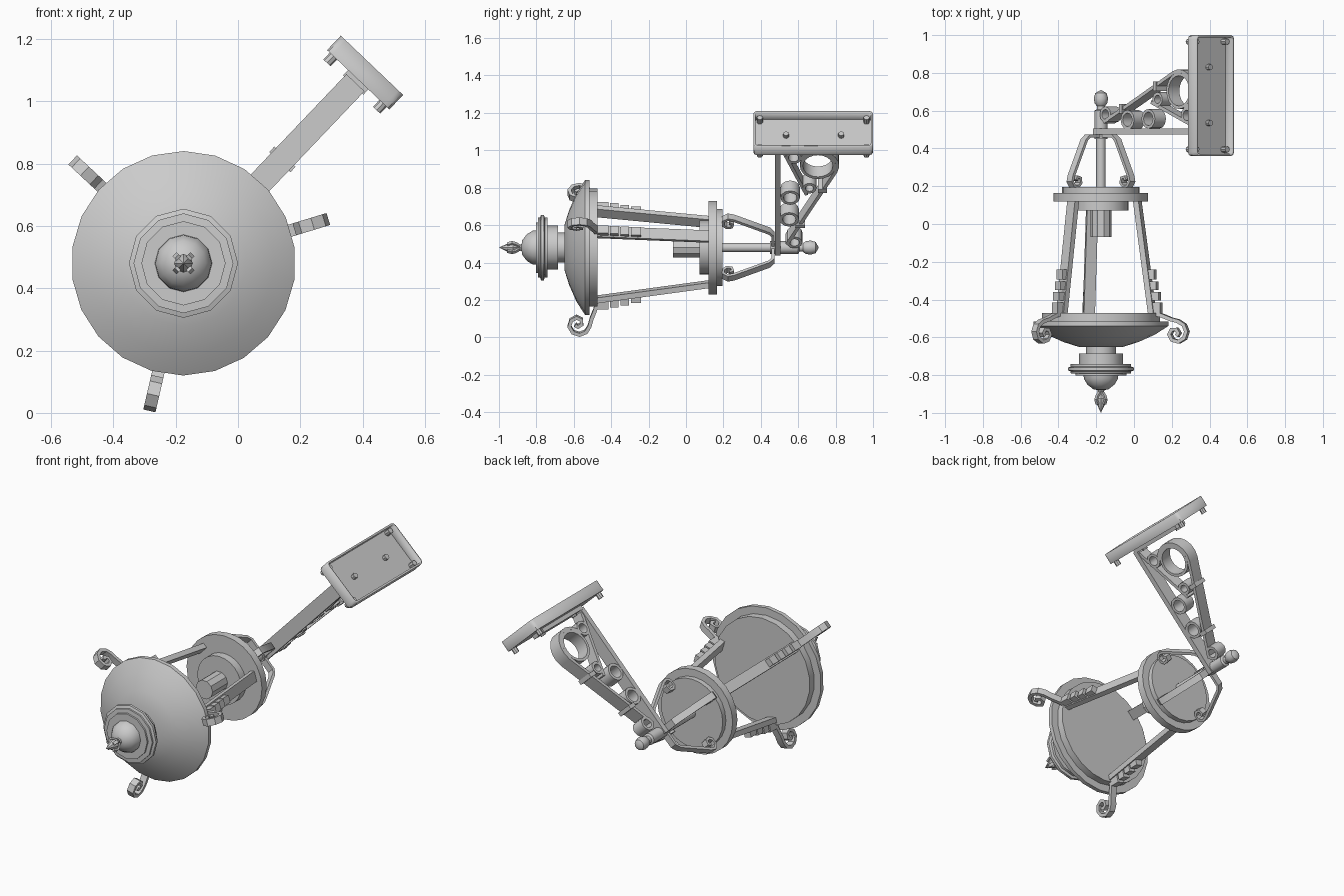
import bpy, bmesh, math
from mathutils import Matrix, Vector

if "Cube" in bpy.data.objects:
    bpy.data.objects.remove(bpy.data.objects["Cube"])

CX, CZ = -0.175, 0.48            # lantern axis runs along y
ARM = 46.4                       # direction of the wall arm
BARS = (17, 137, 257)


def frame(deg):
    # local axes: radial, y, tangential
    a = math.radians(deg)
    c, s = math.cos(a), math.sin(a)
    return Matrix(((c, 0, -s, CX), (0, 1, 0, 0), (s, 0, c, CZ), (0, 0, 0, 1)))


def finish(name, bm, deg=0, recalc=True):
    if recalc:
        bmesh.ops.recalc_face_normals(bm, faces=bm.faces)
    me = bpy.data.meshes.new(name)
    bm.to_mesh(me)
    bm.free()
    me.transform(frame(deg))
    ob = bpy.data.objects.new(name, me)
    bpy.context.collection.objects.link(ob)
    bpy.ops.object.select_all(action='DESELECT')
    ob.select_set(True)
    bpy.context.view_layer.objects.active = ob
    bpy.ops.object.shade_smooth_by_angle(angle=math.radians(32))
    return ob


def lathe(name, prof, n, deg=0):
    bm = bmesh.new()
    rings = []
    for r, y in prof:
        if r == 0:
            rings.append([bm.verts.new((0, y, 0))] * n)
        else:
            rings.append([bm.verts.new((r * math.cos(math.tau * k / n), y,
                                        r * math.sin(math.tau * k / n))) for k in range(n)])
    for a, b in zip(rings, rings[1:]):
        for k in range(n):
            q = [a[k], a[(k + 1) % n], b[(k + 1) % n], b[k]]
            bm.faces.new(list(dict.fromkeys(q)))
    return finish(name, bm, deg)


def ribbon(name, pts, deg, width, thick, closed=False):
    # flat strap following a path in the radial / y plane
    bm = bmesh.new()
    P = [Vector(p) for p in pts]
    n = len(P)
    secs = []
    for i, p in enumerate(P):
        a = P[i - 1] if (closed or i) else p
        b = P[(i + 1) % n] if (closed or i < n - 1) else p
        d = (b - a).normalized()
        o = Vector((-d.y, d.x)) * thick / 2
        secs.append([bm.verts.new((q.x, q.y, w)) for q, w in
                     ((p + o, -width / 2), (p + o, width / 2),
                      (p - o, width / 2), (p - o, -width / 2))])
    for i in range(n if closed else n - 1):
        a, b = secs[i], secs[(i + 1) % n]
        for k in range(4):
            bm.faces.new((a[k], a[(k + 1) % 4], b[(k + 1) % 4], b[k]))
    if not closed:
        bm.faces.new(secs[0])
        bm.faces.new(secs[-1])
    return finish(name, bm, deg)


def box(name, r, y, v, deg):
    bm = bmesh.new()
    bmesh.ops.create_cube(bm, size=1)
    for vert in bm.verts:
        for i, (lo, hi) in enumerate((r, y, v)):
            vert.co[i] = lo + (hi - lo) * (vert.co[i] + 0.5)
    return finish(name, bm, deg)


def ring(name, u, y, r, n, width, thick):
    pts = [(u + r * math.cos(math.tau * k / n), y + r * math.sin(math.tau * k / n)) for k in range(n)]
    return ribbon(name, pts, ARM, width, thick, True)


# lantern roof, neck and pointed finial
lathe("lantern_roof", [(0, -.472), (.315, -.472), (.315, -.515), (.36, -.515), (.36, -.54),
                       (.29, -.585), (.2, -.625), (.12, -.65), (0, -.65)], 22, 8)
lathe("roof_neck", [(0, -.64), (.08, -.64), (.08, -.685), (.117, -.685), (.117, -.74), (.16, -.74),
                    (.16, -.755), (.175, -.76), (.175, -.775), (.16, -.78), (.16, -.79),
                    (.135, -.792), (.135, -.802), (0, -.802)], 12)
lathe("roof_dome", [(0, -.79), (.093, -.79), (.09, -.82), (.072, -.85), (.04, -.875), (0, -.882)], 12)
lathe("finial_tip", [(0, -.86), (.022, -.87), (.014, -.895), (.03, -.925), (.026, -.945),
                     (.012, -.975), (0, -1.0)], 8)
for k in range(4):
    ribbon("finial_petal", [(.01, -.89), (.028, -.91), (.036, -.93), (.026, -.955)], 45 + 90 * k, .018, .01)

# lantern base, socket, rod and post
lathe("lantern_base", [(0, .195), (.205, .195), (.205, .165), (.25, .165), (.25, .12), (.145, .12),
                       (.145, .072), (0, .072)], 24)
lathe("lamp_socket", [(0, .08), (.056, .08), (.056, -.07), (0, -.07)], 10)
lathe("centre_rod", [(0, .19), (.025, .19), (.025, .47), (0, .47)], 12)
lathe("post_with_ball", [(0, .45), (.034, .45), (.034, .6), (.022, .607), (.022, .625), (.033, .638),
                         (.038, .665), (.03, .693), (0, .71)], 12)

# side bars with stepped ornaments and curled hooks
hook = [(.29, -.475), (.34, -.485), (.39, -.505), (.43, -.515), (.462, -.535), (.476, -.57), (.464, -.605),
        (.432, -.624), (.398, -.614), (.382, -.585), (.395, -.56), (.42, -.558), (.433, -.578), (.422, -.592)]
teeth = [(.3, -.24, -.295), (.312, -.305, -.35), (.325, -.36, -.405), (.335, -.415, -.475)]
for a in BARS:
    ribbon("side_bar", [(.2, .13), (.285, -.48)], a, .06, .03)
    ribbon("hook", hook, a, .04, .02)
    for r, y0, y1 in teeth:
        box("bar_ornament", (r - .055, r), (y1, y0), (-.022, .022), a)

# four curled straps holding the base
strap = [(0, .465), (.1, .465), (.125, .445), (.222, .255), (.23, .225), (.213, .2), (.185, .198),
         (.166, .218), (.17, .244), (.192, .25), (.2, .232)]
for k in range(4):
    ribbon("top_strap", strap, 45 + 90 * k, .04, .016)

# scrollwork wall arm
box("arm_bar", (-.02, .8), (.475, .505), (-.04, .04), ARM)
arc = [(.64 + .105 * math.cos(math.radians(t)), .705 + .105 * math.sin(math.radians(t)))
       for t in range(115, -71, -20)]
ribbon("arm_diagonal", [(.06, .54), (.3, .655)] + arc, ARM, .08, .018)
ring("large_ring", .64, .705, .088, 20, .08, .016)
ribbon("arm_brace", [(.78, .505), (.42, .645)], ARM, .07, .018)
for u, y, r in ((.075, .58, .034), (.245, .552, .044), (.405, .557, .044), (.475, .66, .03), (.7, .575, .036)):
    ring("scroll_ring", u, y, r, 12, .08, .016)
for u, y in ((.2, .61), (.46, .73)):
    box("arm_clamp", (u - .012, u + .012), (y - .025, y + .025), (-.047, .047), ARM)

# hollow wall plate, open at the back
bm = bmesh.new()
bmesh.ops.create_cube(bm, size=1)
for v in bm.verts:
    v.co = Vector((.845 + v.co.x * .064, .68 + v.co.y * .64, v.co.z * .276))
bm.normal_update()
bmesh.ops.delete(bm, geom=[f for f in bm.faces if f.normal.x > .9], context='FACES_ONLY')
bmesh.ops.bevel(bm, geom=[e for e in bm.edges if abs((e.verts[0].co - e.verts[1].co).x) > .01],
                offset=.022, segments=2, affect='EDGES', profile=.5)
plate = finish("wall_plate", bm, ARM, recalc=False)
m = plate.modifiers.new("shell", 'SOLIDIFY')
m.thickness, m.offset = .012, -1
box("arm_flange", (.79, .815), (.49, .86), (-.045, .045), ARM)


def bolt(name, y, v, u0, u1):
    bm = bmesh.new()
    mat = Matrix.Translation(((u0 + u1) / 2, y, v)) @ Matrix.Rotation(math.pi / 2, 4, 'Y')
    bmesh.ops.create_cone(bm, cap_ends=True, segments=8, radius1=.016, radius2=.016,
                          depth=u1 - u0, matrix=mat)
    finish(name, bm, ARM)


for y in (.395, .965):
    for v in (-.11, .11):
        bolt("corner_bolt", y, v, .783, .855)
for y in (.535, .83):
    bolt("flange_bolt", y, 0, .78, .842)
